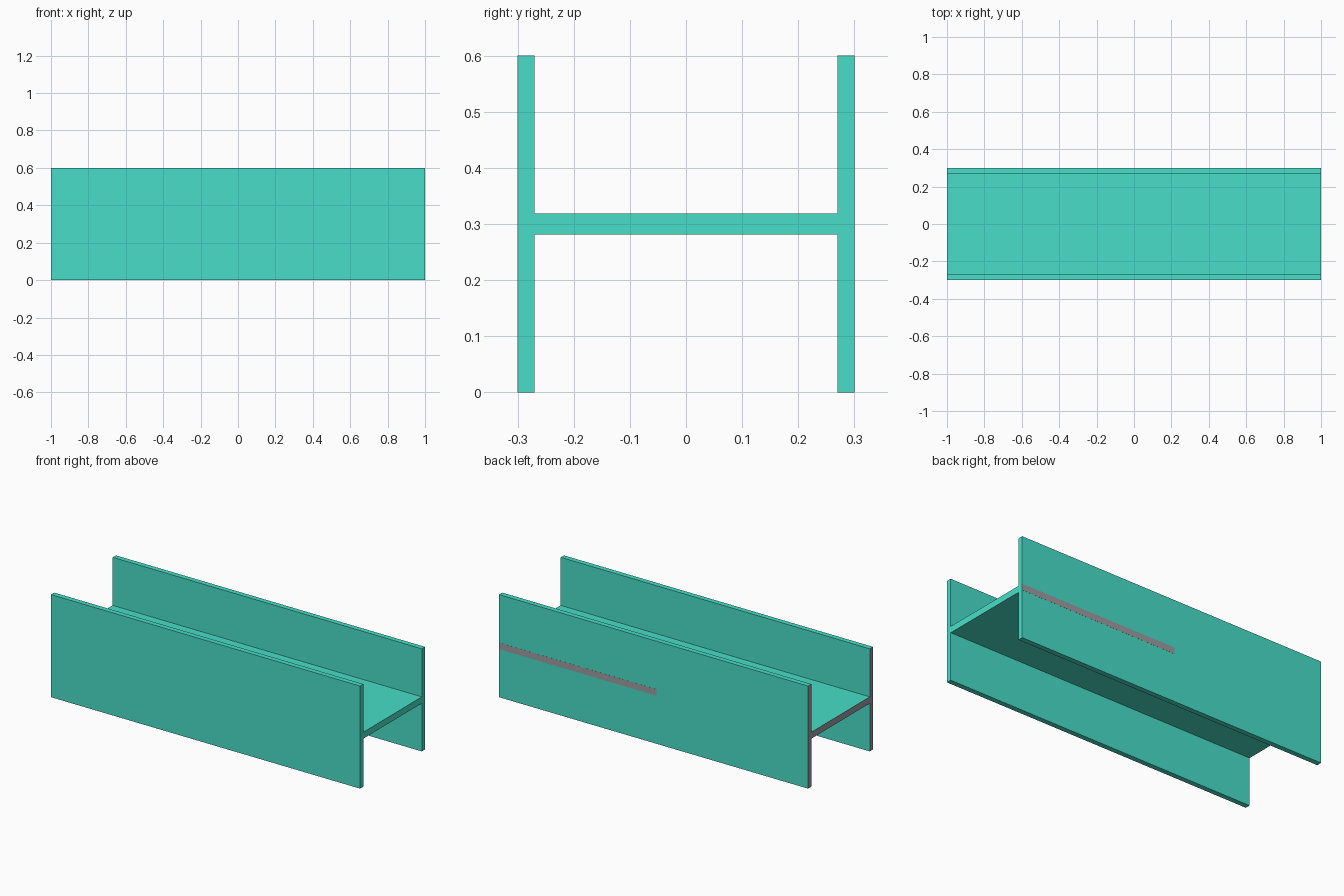
import bpy, bmesh

if "Cube" in bpy.data.objects:
    bpy.data.objects.remove(bpy.data.objects["Cube"])


def material(name, color):
    m = bpy.data.materials.new(name)
    m.diffuse_color = (*color, 1)
    m.use_nodes = True
    m.node_tree.nodes["Principled BSDF"].inputs["Base Color"].default_value = m.diffuse_color
    return m


teal = material("teal", (0.065, 0.73, 0.58))
grey = material("grey", (0.34, 0.33, 0.37))


def box(name, lo, hi, mats):
    """Box between two corners; the left end takes the last material."""
    bm = bmesh.new()
    bmesh.ops.create_cube(bm, size=1)
    for v in bm.verts:
        v.co = [(a + b) / 2 + c * (b - a) for a, b, c in zip(lo, hi, v.co)]
    bm.normal_update()
    for f in bm.faces:
        f.material_index = len(mats) - 1 if f.normal.x < -0.9 else 0
    me = bpy.data.meshes.new(name)
    bm.to_mesh(me)
    bm.free()
    for m in mats:
        me.materials.append(m)
    ob = bpy.data.objects.new(name, me)
    bpy.context.collection.objects.link(ob)
    return ob


# Upright flanges, front and back
box("front_flange", (-1, -0.30, 0), (1, -0.27, 0.6), [teal, grey])
box("back_flange", (-1, 0.27, 0), (1, 0.30, 0.6), [teal, grey])

# Horizontal web joining them
box("web", (-1, -0.27, 0.281), (1, 0.27, 0.319), [teal, grey])

# Thin grey stripe on the outside of the back flange
box("back_stripe", (-0.02, 0.2995, 0.281), (0.9995, 0.3005, 0.319), [grey])
